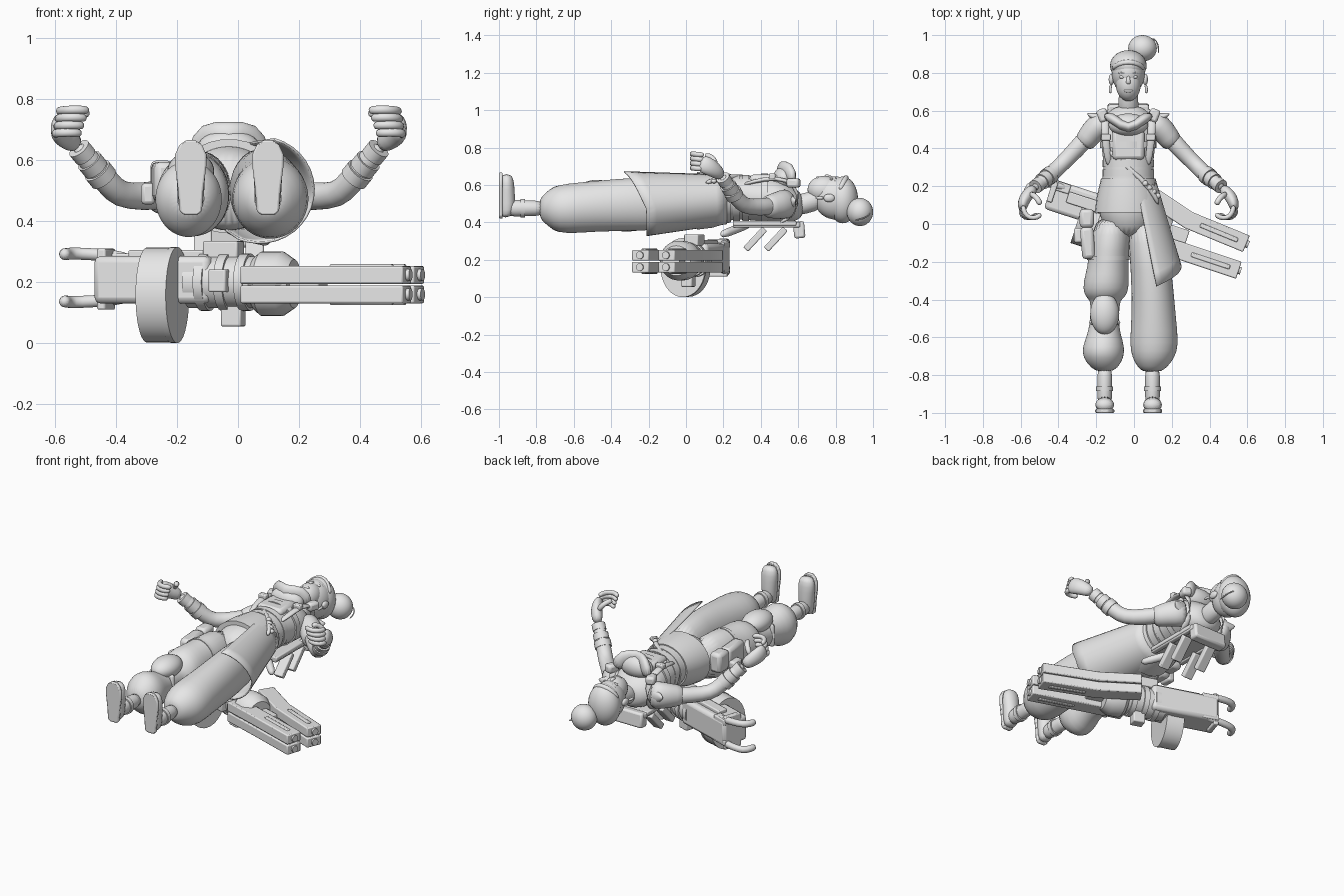
import bpy, bmesh, math
from mathutils import Vector, Matrix

if "Cube" in bpy.data.objects:
    bpy.data.objects.remove(bpy.data.objects["Cube"])

grey = bpy.data.materials.new("plain_grey")
grey.use_nodes = True
grey.diffuse_color = (0.8, 0.8, 0.8, 1)
grey.node_tree.nodes["Principled BSDF"].inputs["Base Color"].default_value = grey.diffuse_color

C = -0.03  # centre line of the figure
X, Y, Z = Vector((1, 0, 0)), Vector((0, 1, 0)), Vector((0, 0, 1))
GUN = Matrix.Translation((0.07, -0.015, 0)) @ Matrix.Rotation(math.radians(-18), 4, 'Z')
hard = []

def finish(name, bm, smooth=True, matrix=None, subsurf=0, bevel=0):
    bmesh.ops.recalc_face_normals(bm, faces=bm.faces)
    mesh = bpy.data.meshes.new(name)
    bm.to_mesh(mesh)
    bm.free()
    mesh.materials.append(grey)
    ob = bpy.data.objects.new(name, mesh)
    bpy.context.collection.objects.link(ob)
    if matrix:
        ob.matrix_world = matrix
    if bevel:
        m = ob.modifiers.new("bevel", 'BEVEL')
        m.width, m.segments = bevel, 2
    if subsurf:
        m = ob.modifiers.new("subsurf", 'SUBSURF')
        m.levels = m.render_levels = subsurf
    if smooth:
        mesh.shade_smooth()
    else:
        hard.append(ob)
    return ob

def loft(name, path, axis=None, n=16, subsurf=1, matrix=None, square=False):
    """Skin elliptical or square rings (x, y, z, a, b) along a path."""
    pts = [Vector(p[:3]) for p in path]
    bm, rings = bmesh.new(), []
    count, turn, grow = (4, math.pi / 4, math.sqrt(2)) if square else (n, 0, 1)
    for i, p in enumerate(path):
        t = axis or (pts[min(i + 1, len(pts) - 1)] - pts[max(i - 1, 0)]).normalized()
        side = t.cross(Z)
        side = X if side.length < 0.05 else side.normalized()
        up = side.cross(t)
        angles = [turn + math.tau * k / count for k in range(count)]
        rings.append([bm.verts.new(pts[i] + grow * (side * p[3] * math.cos(a) + up * p[4] * math.sin(a))) for a in angles])
    for r, q in zip(rings, rings[1:]):
        for k in range(count):
            bm.faces.new((r[k], r[k - 1], q[k - 1], q[k]))
    bm.faces.new(rings[0])
    bm.faces.new(rings[-1])
    if square:
        return finish(name, bm, False, matrix, 0, 0.006)
    return finish(name, bm, subsurf > 0, matrix, subsurf)

def tube(name, pts, r, matrix=None):
    return loft(name, [(*p, r, r) for p in pts], None, 10, 1, matrix)

def ball(name, pos, size):
    bm = bmesh.new()
    m = Matrix.Translation(pos) @ Matrix.Diagonal((*size, 1))
    bmesh.ops.create_uvsphere(bm, u_segments=28, v_segments=18, radius=1, matrix=m)
    return finish(name, bm)

def box(name, pos, size, matrix=None, rot=Matrix(), bevel=0.006):
    bm = bmesh.new()
    bmesh.ops.create_cube(bm, size=1, matrix=Matrix.Translation(pos) @ rot.to_4x4() @ Matrix.Diagonal((*size, 1)))
    return finish(name, bm, False, matrix, 0, bevel)

def barrel(name, start, end, z, r, across=0, tall=None):
    """Cylinder along the gun's long axis."""
    return loft(name, [(s, across, z, r, tall or r) for s in (start, end)], X, 36, 0, GUN)

def along(name, rows, subsurf=1):
    """Loft rows of (y, x, half width, z, half depth)."""
    return loft(name, [(x, y, z, a, b) for y, x, a, z, b in rows], Y, 26, subsurf)

# Torso, neck and belts
along("torso", [(-.08, C, .1, .49, .12), (.05, C, .165, .505, .145), (.18, C, .15, .53, .13), (.28, C, .127, .535, .115),
                (.42, C, .143, .525, .125), (.52, C, .16, .515, .12), (.59, C, .115, .49, .085), (.63, C, .055, .49, .055)])
along("neck", [(.57, C, .06, .49, .06), (.64, C, .052, .5, .055), (.74, C, .05, .53, .06)])
for y, w, d in ((.27, .137, .125), (.32, .137, .125), (.42, .15, .132)):
    along("waist_belt", [(y + e, C, w, .53, d) for e in (-.018, .018)], 0)
along("hip_wrap", [(.06, C, .178, .515, .155), (.14, C, .168, .52, .15), (.24, C, .145, .53, .13)], 0)

# Flared skirt around the left leg
bm, rows = bmesh.new(), []
for t in (i / 8 for i in range(9)):
    row = []
    for u in (k / 18 for k in range(19)):
        a = math.radians(74 - 187 * u)
        hem = -.33 + .12 * min(1, u * 2.2)
        row.append(bm.verts.new((C + .1 * t + (.15 + .032 * t) * math.cos(a), .22 + (hem - .22) * t,
                                 .525 - .022 * t + (.135 + .042 * t) * math.sin(a))))
    rows.append(row)
for r, q in zip(rows, rows[1:]):
    for k in range(18):
        bm.faces.new((r[k], r[k + 1], q[k + 1], q[k]))
finish("skirt_panel", bm).modifiers.new("thick", 'SOLIDIFY').thickness = 0.008

# Baggy trousers
along("left_trouser", [(.06, .05, .1, .5, .14), (-.25, .095, .108, .5, .145), (-.5, .105, .117, .485, .135),
                       (-.64, .107, .132, .472, .136), (-.71, .103, .112, .474, .118), (-.755, .098, .08, .475, .08),
                       (-.785, .095, .048, .475, .05)])
along("right_trouser", [(.06, -.11, .1, .5, .14), (-.17, -.135, .108, .495, .135), (-.22, -.137, .108, .492, .132),
                        (-.31, -.148, .122, .487, .14), (-.37, -.15, .118, .48, .13), (-.4, -.152, .088, .477, .095),
                        (-.415, -.153, .076, .476, .08), (-.55, -.158, .076, .475, .08), (-.62, -.16, .103, .475, .115),
                        (-.68, -.163, .115, .472, .135), (-.735, -.16, .095, .475, .1), (-.785, -.155, .045, .475, .045)])
along("thigh_band", [(y, -.137, .112, .493, .138) for y in (-.19, -.17)], 0)
ball("knee_pad", (-.155, -.475, .565), (.077, .11, .062))
box("knee_strap", (-.155, -.52, .48), (.165, .025, .14), bevel=.03)

# Feet
for x in (-.155, .098):
    along("shin", [(-.75, x, .045, .475, .045), (-.86, x, .036, .475, .04), (-.97, x, .045, .475, .052)])
    along("ankle_cuff", [(y, x, .045, .475, .05) for y in (-.885, -.86)], 0)
    loft("shoe", [(x, -.965, .425, .03, .02), (x, -.955, .46, .045, .045), (x, -.957, .54, .046, .043),
                  (x, -.957, .61, .055, .04), (x, -.96, .66, .038, .03)], Z)
    outline = ((.42, .022), (.434, .037), (.5, .041), (.58, .051), (.62, .051), (.65, .037), (.666, .016))
    loft("shoe_sole", [(x, -.99, z, w, .01) for z, w in outline], Z, square=True)

# Head, face and hair
ball("skull", (C, .8, .53), (.088, .115, .115))
ball("jaw", (C, .738, .575), (.066, .088, .073))
ball("hair_cap", (C, .838, .52), (.097, .082, .125))
ball("hair_bun", (.045, .93, .455), (.076, .07, .075))
band = ((-.085, .82, .57), (-.05, .85, .625), (0, .86, .643), (.05, .85, .625), (.085, .82, .57))
loft("hair_band", [(C + x, y, z, .014, .016) for x, y, z in band])
tube("hair_wisp", [(.06, .98, .46), (.11, .985, .44), (.13, .95, .42), (.13, .9, .41)], .004)
loft("nose", [(C, .79, .632, .008, .008), (C, .755, .649, .011, .012), (C, .74, .64, .015, .011)])
ball("mouth", (C, .705, .637), (.024, .009, .009))
for s in (-1, 1):
    ball("eye", (C + s * .034, .778, .63), (.016, .008, .008))
    tube("eyebrow", [(C + s * .015, .798, .64), (C + s * .038, .803, .632), (C + s * .06, .793, .61)], .005)
    ball("ear", (C + s * .09, .765, .53), (.014, .03, .022))
    tube("earring", [(C + s * .09, .74, .53), (C + s * .098, .715, .53), (C + s * .094, .69, .53)], .008)

# Scarf and chest panels
collar = ((-.11, .57, .61), (-.075, .555, .695), (0, .49, .68), (.075, .555, .695), (.11, .57, .61))
loft("scarf", [(C + x, y, z, .028, .044) for x, y, z in collar], None, 12)
ball("scarf_fold", (C, .525, .635), (.105, .06, .065))
box("chest_panel", (C, .42, .63), (.17, .16, .05), bevel=.02)
tube("sash", [(C - .12, .4, .61), (C, .3, .652), (.1, .18, .635), (.13, .1, .61)], .014)

# Arms, hands and shoulder harness
for s in (-1, 1):
    def at(d, y, z):
        return (C + s * d, y, z)
    loft("sleeve", [(*at(.1, .55, .5), .07, .085), (*at(.17, .515, .495), .07, .08),
                    (*at(.215, .455, .485), .06, .065), (*at(.245, .415, .48), .056, .058)])
    loft("sleeve_point", [(*at(.13, .56, .5), .03, .05), (*at(.18, .565, .51), .022, .035), (*at(.22, .585, .52), .004, .005)])
    loft("arm", [(*at(.2, .48, .49), .053, .053), (*at(.28, .39, .48), .046, .046), (*at(.36, .31, .485), .042, .044),
                 (*at(.395, .275, .525), .044, .044), (*at(.45, .23, .59), .04, .04), (*at(.5, .19, .65), .027, .03)])
    for a in (0, .35, .8):
        p = Vector(at(.41, .262, .54)).lerp(Vector(at(.485, .202, .63)), a)
        r = .048 - .012 * a
        loft("arm_wrap", [(*p, r, r), (*(p + Vector((s * .022, -.017, .027))), r, r)], None, 20, 0)
    loft("palm", [(*at(.495, .195, .645), .028, .03), (*at(.535, .155, .68), .034, .044),
                  (*at(.558, .115, .703), .032, .05), (*at(.562, .07, .72), .02, .044)])
    for i in range(4):
        z, w = .685 + .025 * i, .008 * i
        tube("finger", [at(.558, .1, z), at(.576 - w, .058, z + .003), at(.548 - w, .03, z + .006),
                        at(.505 - w, .033, z + .006), at(.485 - w, .055, z + .003)], .0145)
    tube("thumb", [at(.52, .16, .7), at(.495, .15, .74), at(.475, .125, .755), at(.465, .1, .755)], .016)
    loft("shoulder_strap", [(*at(.1, .3, .6), .018, .01), (*at(.12, .42, .635), .02, .012), (*at(.125, .54, .635), .022, .012),
                            (*at(.125, .61, .56), .022, .012), (*at(.12, .59, .44), .022, .012), (*at(.1, .48, .385), .02, .01)])
    box("strap_pouch", at(.135, .575, .61), (.055, .07, .05), None, Matrix.Rotation(s * -.35, 4, 'Z'), .014)
    box("strap_buckle", at(.118, .46, .645), (.05, .035, .03))
    for y in (.37, .48):
        box("back_bar", at(.085, y, .31), (.06, .035, .15), None, Matrix.Rotation(-.75, 4, 'X'))
    box("back_rail", at(.1, .43, .388), (.03, .36, .03))

box("back_plate", (C, .42, .395), (.24, .34, .025))
box("back_block", (C, .605, .36), (.22, .06, .09), None, Matrix.Rotation(.1, 4, 'X'), .012)
tube("sling_rod", [(.11, .18, .33), (.03, .26, .36), (-.07, .35, .395)], .024)

# Hip pouches
box("hip_pouch", (-.245, -.1, .53), (.07, .17, .13), None, Matrix.Rotation(.08, 4, 'Z'), .02)
box("pouch_flap", (-.25, .03, .54), (.075, .1, .12), bevel=.02)
box("small_pouch", (-.295, -.06, .49), (.045, .08, .07), bevel=.012)
for i in range(4):
    ball("belt_bead", (.06 + .022 * i, .215 - .022 * i, .65 - .01 * i), (.015, .015, .012))

# Slung gun: body, drum and collars in its own tilted frame
box("gun_body", (-.35, .005, .208), (.4, .165, .155), GUN, bevel=.02)
box("gun_top_rail", (-.3, .02, .293), (.3, .06, .025), GUN)
box("gun_end_plate", (-.535, .02, .21), (.03, .11, .2), GUN)
barrel("gun_drum", -.36, -.27, .158, .122, -.085, .156)
barrel("drum_rim", -.275, -.255, .158, .125, -.085, .158)
barrel("gun_neck", -.24, .06, .2, .085)
for start in (-.2, -.13, -.06):
    barrel("gun_collar", start, start + .03, .2, .094)
loft("gun_hub", [(s, 0, .195, r, r) for s, r in ((-.01, .09), (.01, .106), (.08, .106), (.12, .08))], X, 32, 0, GUN)
box("gun_grip", (-.09, 0, .09), (.07, .06, .07), GUN)
box("gun_latch", (-.11, -.09, .205), (.06, .05, .075), GUN)
box("gun_mount", (-.13, .02, .305), (.12, .08, .06), GUN)
for z, s in ((.292, 1), (.137, -1)):
    tube("gun_handle", [(-.45, .06, z - s * .02), (-.53, .065, z - s * .004), (-.6, .05, z), (-.655, .03, z + s * .003),
                        (-.665, -.01, z), (-.66, -.05, z)], .021, GUN)
    box("handle_bracket", (-.5, .06, z - s * .015), (.1, .05, .035), GUN)

# Four bent barrel housings with muzzles, rails and a spine
for z in (.16, .224):
    for bend in ([(.08, .16), (.29, .02), (.595, -.105)], [(.02, -.07), (.24, -.14), (.555, -.245)]):
        loft("barrel_housing", [(x, y, z, .047, .029) for x, y in bend], square=True)
        a, b = Vector((*bend[1], z)), Vector((*bend[2], z))
        d = (b - a).normalized()
        loft("muzzle", [(*(b + d * e), .02, .02) for e in (-.02, .012)], None, 16, 0)
        rail = [a.lerp(b, f) + Z * (.03 if z > .2 else -.03) for f in (.2, .85)]
        loft("barrel_rail", [(*p, .012, .005) for p in rail], square=True)
box("barrel_spine", (.15, 0, .193), (.14, .1, .06), GUN)

# Keep edges crisp on the hard parts
bpy.ops.object.select_all(action='DESELECT')
for ob in hard:
    ob.select_set(True)
bpy.context.view_layer.objects.active = hard[0]
bpy.ops.object.shade_smooth_by_angle(angle=math.radians(35))
